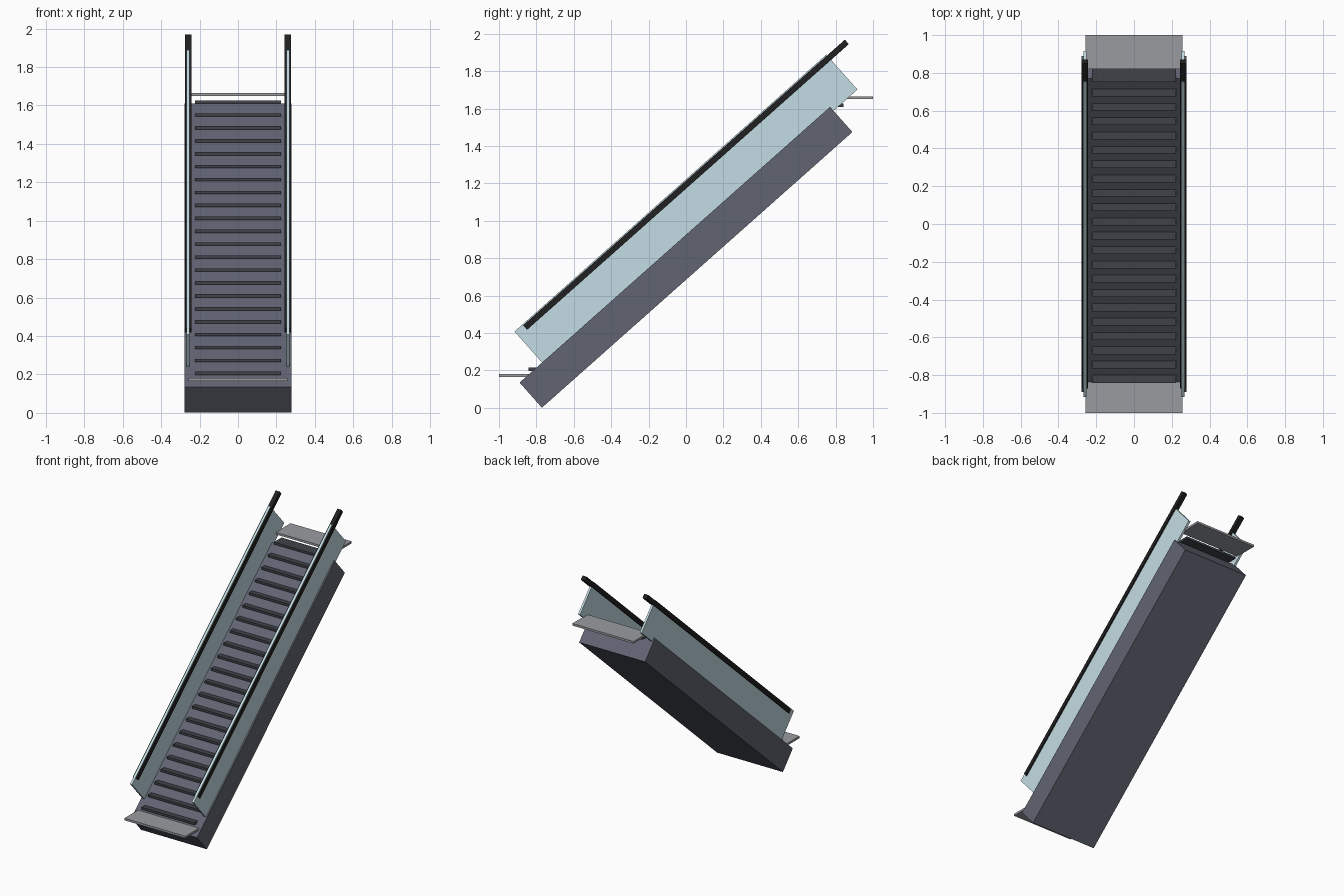
import bpy, math

if "Cube" in bpy.data.objects:
    bpy.data.objects.remove(bpy.data.objects["Cube"])

SLOPE = math.radians(41.6)


def material(name, rgb):
    m = bpy.data.materials.new(name)
    m.diffuse_color = (*rgb, 1)
    m.use_nodes = True
    m.node_tree.nodes["Principled BSDF"].inputs["Base Color"].default_value = m.diffuse_color
    return m


def box(name, size, loc, mat, tilt=0.0):
    bpy.ops.mesh.primitive_cube_add(size=1, location=loc, rotation=(tilt, 0, 0))
    ob = bpy.context.object
    ob.name = name
    ob.scale = size
    bpy.ops.object.transform_apply(location=False, rotation=False, scale=True)
    ob.data.materials.append(mat)
    return ob


steel = material("truss_steel", (0.12, 0.13, 0.17))
glass = material("pale_glass", (0.55, 0.72, 0.78))
rubber = material("black_rubber", (0.015, 0.015, 0.015))
tread = material("tread_grey", (0.05, 0.055, 0.065))
plate = material("plate_grey", (0.32, 0.33, 0.35))

# Inclined truss body
box("truss", (0.555, 2.22, 0.18), (0, 0, 0.805), steel, SLOPE)

# Glass balustrades and handrails on both sides
for side, s in (("left", -1), ("right", 1)):
    box(f"balustrade_{side}", (0.016, 2.23, 0.25), (s * 0.26, 0, 1.055), glass, SLOPE)
    box(f"handrail_{side}", (0.034, 2.30, 0.032), (s * 0.26, 0, 1.193), rubber, SLOPE)

# Horizontal treads up the incline
COUNT = 22
for i in range(COUNT):
    t = i / (COUNT - 1)
    box(f"step_{i + 1:02d}", (0.445, 0.09, 0.017),
        (0, -0.797 + 1.594 * t, 0.206 + 1.412 * t), tread)

# Landing plates at the bottom and top
box("landing_plate_bottom", (0.515, 0.18, 0.016), (0, -0.91, 0.174), plate)
box("landing_plate_top", (0.515, 0.18, 0.016), (0, 0.91, 1.658), plate)
